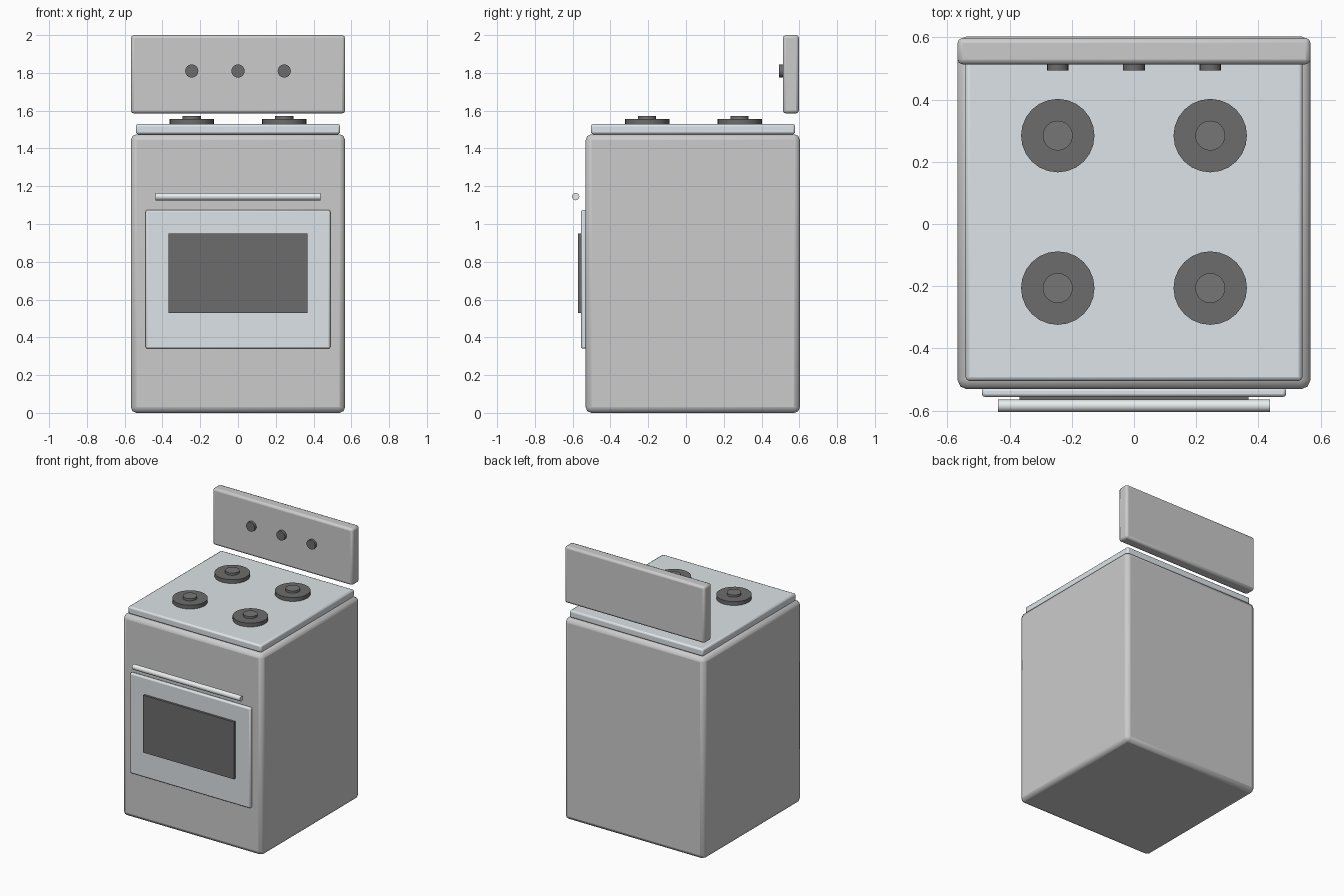
import bpy
from math import radians

if "Cube" in bpy.data.objects:
    bpy.data.objects.remove(bpy.data.objects["Cube"])


def material(name, r, g, b):
    m = bpy.data.materials.new(name)
    m.diffuse_color = (r, g, b, 1)
    m.use_nodes = True
    m.node_tree.nodes["Principled BSDF"].inputs["Base Color"].default_value = m.diffuse_color
    return m


DARK = material("dark_enamel", 0.15, 0.15, 0.155)
CAP = material("burner_cap_grey", 0.18, 0.18, 0.18)
STEEL = material("steel", 0.72, 0.77, 0.8)
BRIGHT = material("bright_steel", 0.8, 0.84, 0.84)


def box(name, lo, hi, bevel=0.0, segments=2, mat=None):
    """Box between two corners, with optional rounded edges."""
    centre = [(a + b) / 2 for a, b in zip(lo, hi)]
    bpy.ops.mesh.primitive_cube_add(size=1, location=centre)
    ob = bpy.context.object
    ob.name = name
    ob.scale = [b - a for a, b in zip(lo, hi)]
    bpy.ops.object.transform_apply(location=False, rotation=False, scale=True)
    if bevel:
        bpy.ops.object.shade_smooth_by_angle(angle=radians(50))
        mod = ob.modifiers.new("rounded_edges", 'BEVEL')
        mod.width = bevel
        mod.segments = segments
    if mat:
        ob.data.materials.append(mat)
    return ob


def cylinder(name, centre, radius, depth, rot=(0, 0, 0), sides=24, mat=None):
    bpy.ops.mesh.primitive_cylinder_add(vertices=sides, radius=radius, depth=depth,
                                        location=centre, rotation=rot)
    ob = bpy.context.object
    ob.name = name
    bpy.ops.object.shade_smooth_by_angle(angle=radians(35))
    if mat:
        ob.data.materials.append(mat)
    return ob


# Main body and cooktop
box("body", (-0.567, -0.531, 0), (0.567, 0.603, 1.475), 0.03)
box("cooktop", (-0.541, -0.504, 1.475), (0.541, 0.578, 1.529), 0.012, mat=STEEL)

# Control panel floating above the rear edge
box("control_panel", (-0.567, 0.513, 1.585), (0.567, 0.598, 2.0), 0.016)

# Oven door with window
box("oven_door", (-0.489, -0.556, 0.34), (0.489, -0.526, 1.075), 0.01, mat=STEEL)
box("oven_window", (-0.368, -0.572, 0.53), (0.368, -0.55, 0.95), mat=DARK)

# Door handle bar
cylinder("door_handle", (0, -0.584, 1.145), 0.0195, 0.875,
         (0, radians(90), 0), 16, BRIGHT)

# Four burners, each a disc with a raised cap
for x in (-0.245, 0.245):
    for y in (-0.206, 0.284):
        cylinder("burner_ring", (x, y, 1.542), 0.118, 0.03, mat=DARK)
        cylinder("burner_cap", (x, y, 1.56), 0.048, 0.026, mat=CAP)

# Control knobs
for x in (-0.245, 0, 0.245):
    cylinder("control_knob", (x, 0.506, 1.81), 0.035, 0.026,
             (radians(90), 0, 0), 16, DARK)
